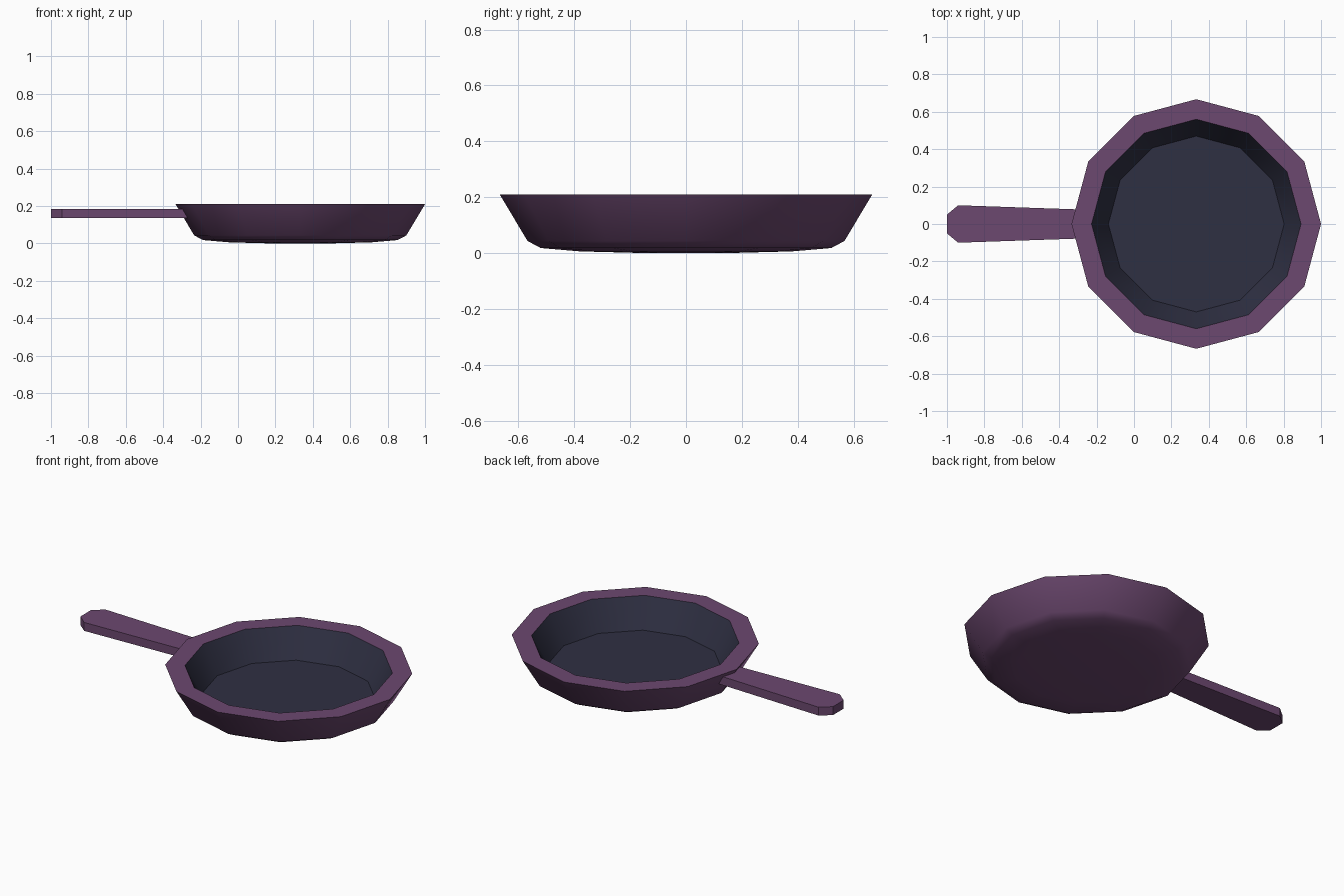
import bpy, bmesh, math

if "Cube" in bpy.data.objects:
    bpy.data.objects.remove(bpy.data.objects["Cube"])

SIDES = 12
CENTER_X = 0.333


def material(name, rgb):
    m = bpy.data.materials.new(name)
    m.diffuse_color = (*rgb, 1)
    m.use_nodes = True
    m.node_tree.nodes["Principled BSDF"].inputs["Base Color"].default_value = m.diffuse_color
    return m


purple = material("plum_enamel", (0.15, 0.065, 0.16))
navy = material("dark_navy_coating", (0.028, 0.029, 0.055))


def add_object(name, bm, mats):
    bmesh.ops.recalc_face_normals(bm, faces=bm.faces)
    mesh = bpy.data.meshes.new(name)
    bm.to_mesh(mesh)
    bm.free()
    for m in mats:
        mesh.materials.append(m)
    ob = bpy.data.objects.new(name, mesh)
    bpy.context.collection.objects.link(ob)
    return ob


# Pan body: (radius, height) profile from underside, over the rim, to the floor
profile = [(0.15, 0.0), (0.38, 0.006), (0.52, 0.018), (0.567, 0.043),
           (0.667, 0.21), (0.56, 0.21), (0.47, 0.045)]
FIRST_INNER = 5  # bands from here on are the coated inside
bm = bmesh.new()
rings = []
for r, z in profile:
    rings.append([bm.verts.new((CENTER_X + r * math.cos(math.tau * i / SIDES),
                                r * math.sin(math.tau * i / SIDES), z))
                  for i in range(SIDES)])
for k in range(len(rings) - 1):
    a, b = rings[k], rings[k + 1]
    for i in range(SIDES):
        j = (i + 1) % SIDES
        f = bm.faces.new((a[i], a[j], b[j], b[i]))
        f.material_index = 1 if k >= FIRST_INNER else 0
bm.faces.new(rings[0][::-1])
floor = bm.faces.new(rings[-1])
floor.material_index = 1
pan = add_object("pan_body", bm, [purple, navy])

# Smooth sides, crisp rim and floor edges
bpy.context.view_layer.objects.active = pan
pan.select_set(True)
bpy.ops.object.shade_smooth_by_angle(angle=math.radians(40))

# Handle: flat bar with a chamfered end, its root buried in the pan wall
half = [(-1.0, 0.05), (-0.94, 0.10), (-0.27, 0.077)]
outline = half + [(x, -y) for x, y in reversed(half)]
bm = bmesh.new()
base = bm.faces.new([bm.verts.new((x, y, 0.135)) for x, y in outline])
top = bmesh.ops.extrude_face_region(bm, geom=[base])["geom"]
bmesh.ops.translate(bm, vec=(0, 0, 0.05),
                    verts=[v for v in top if isinstance(v, bmesh.types.BMVert)])
add_object("handle", bm, [purple])
